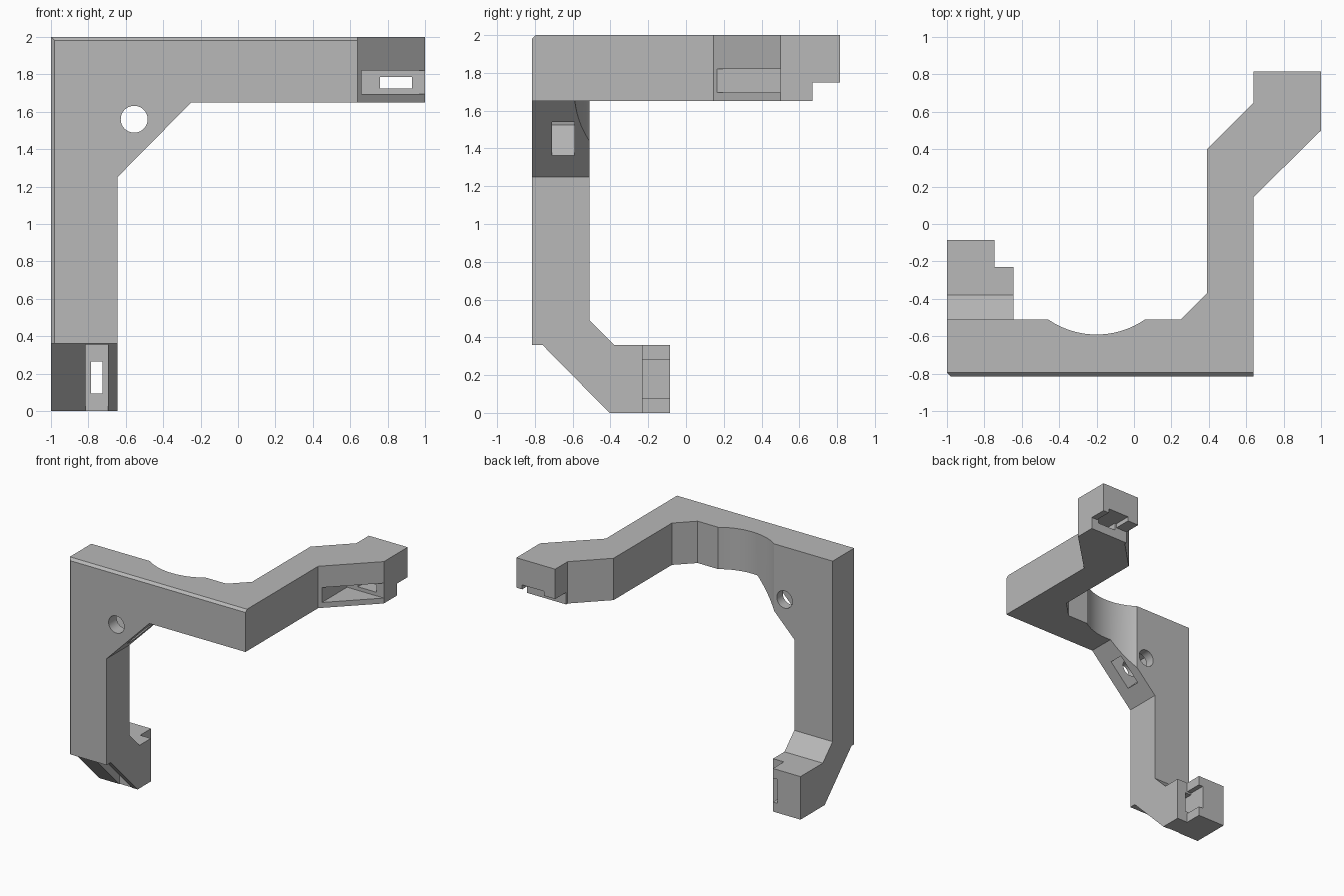
import bpy, bmesh, math
from mathutils import Vector

cube = bpy.data.objects.get("Cube")
if cube:
    bpy.data.objects.remove(cube)

grey = bpy.data.materials.new("plain grey")
grey.use_nodes = True
colour = (0.48, 0.48, 0.48, 1)
grey.diffuse_color = colour
grey.node_tree.nodes["Principled BSDF"].inputs["Base Color"].default_value = colour


def prism(name, outline, axis, low, high, chamfer=None):
    """Extrude a 2D outline along an axis; chamfer picks edges to bevel."""
    place = {"x": lambda a, b, c: (c, a, b),
             "y": lambda a, b, c: (a, c, b),
             "z": lambda a, b, c: (a, b, c)}[axis]
    bm = bmesh.new()
    base = bm.faces.new([bm.verts.new(place(a, b, low)) for a, b in outline])
    moved = bmesh.ops.extrude_face_region(bm, geom=[base])["geom"]
    bmesh.ops.translate(bm, vec=Vector(place(0, 0, high - low)),
                        verts=[g for g in moved if isinstance(g, bmesh.types.BMVert)])
    if chamfer:
        edges = [e for e in bm.edges if chamfer(e)]
        bmesh.ops.bevel(bm, geom=edges, offset=0.02, segments=1,
                        affect="EDGES", profile=0.5)
    bmesh.ops.recalc_face_normals(bm, faces=bm.faces)
    mesh = bpy.data.meshes.new(name)
    bm.to_mesh(mesh)
    bm.free()
    mesh.materials.append(grey)
    obj = bpy.data.objects.new(name, mesh)
    bpy.context.collection.objects.link(obj)
    return obj


def box(name, x, y, z):
    return prism(name, [(x[0], y[0]), (x[1], y[0]), (x[1], y[1]), (x[0], y[1])], "z", *z)


def circle(cx, cy, r, count, turn=0):
    return [(cx + r * math.cos(turn + math.tau * i / count),
             cy + r * math.sin(turn + math.tau * i / count)) for i in range(count)]


def combine(target, other, operation):
    """Apply a boolean and remove the helper."""
    bpy.context.view_layer.objects.active = target
    mod = target.modifiers.new("combine", "BOOLEAN")
    mod.operation = operation
    mod.solver = "EXACT"
    mod.object = other
    bpy.ops.object.modifier_apply(modifier=mod.name)
    bpy.data.objects.remove(other)


FRONT, BACK = -0.815, -0.51


def front_trim(edge):
    """Top and outer side edges of the front face."""
    v = [p.co for p in edge.verts]
    return all(abs(p.y - FRONT) < 1e-4 for p in v) and (
        all(abs(p.z - 2) < 1e-4 for p in v) or all(abs(p.x + 1) < 1e-4 for p in v))


# L-shaped front plate with a diagonal gusset
bracket = prism("bracket", [(-1, 0.36), (-0.645, 0.36), (-0.645, 1.25), (-0.25, 1.65),
                            (0.64, 1.65), (0.64, 2), (-1, 2)],
                "y", FRONT, BACK, front_trim)

# Upper arm running back and stepping outward
arm = prism("arm", [(0.25, BACK), (0.25, -0.6), (0.64, -0.6), (0.64, 0.145), (1, 0.5),
                    (1, 0.815), (0.64, 0.815), (0.64, 0.65), (0.39, 0.4), (0.39, -0.37)],
            "z", 1.65, 2)

# Lower foot stepping back
foot = prism("foot", [(-0.76, 0.36), (-0.405, 0), (-0.085, 0), (-0.085, 0.36),
                      (-0.38, 0.36), (BACK, 0.49), (-0.6, 0.49), (-0.6, 0.36)],
             "x", -1, -0.645)
for part in (arm, foot):
    combine(bracket, part, "UNION")

cutters = [
    # Round scoop in the back of the plate, and the bolt hole
    prism("scoop", circle(-0.2, -0.135, 0.456, 96), "z", 1, 2.2),
    prism("bolt_hole", circle(-0.555, 1.56, 0.072, 40), "y", -1, -0.3),
    # Hexagonal nut trap with its slot to the gusset face
    prism("nut_trap", [(-0.657, 1.662), (-0.694, 1.523), (-0.593, 1.421), (-0.443, 1.271),
                       (-0.266, 1.448), (-0.416, 1.598), (-0.518, 1.699)],
          "y", -0.71, -0.59),
    # Arm tip: underside step, front groove, through slot, recess
    box("arm_step", (0.5, 1.1), (0.67, 0.9), (1.5, 1.75)),
    box("arm_groove", (0.66, 1.1), (-0.2, 0.5), (1.695, 1.82)),
    box("arm_slot", (0.76, 0.93), (0.4, 0.7), (1.725, 1.787)),
    box("arm_recess", (0.745, 0.945), (0.67, 0.9), (1.7, 1.787)),
    # Foot tip: side step, front groove, through slot, recess
    box("foot_step", (-0.745, -0.5), (-0.23, 0.1), (-0.1, 0.5)),
    box("foot_groove", (-0.815, -0.695), (-1, -0.4), (-0.1, 0.355)),
    box("foot_slot", (-0.785, -0.725), (-0.5, -0.2), (0.095, 0.265)),
    box("foot_recess", (-0.785, -0.7), (-0.23, 0.1), (0.08, 0.28)),
]
for cutter in cutters:
    combine(bracket, cutter, "DIFFERENCE")

# Smooth the curved walls, keep the corners sharp
bpy.ops.object.select_all(action="DESELECT")
bracket.select_set(True)
bpy.context.view_layer.objects.active = bracket
bpy.ops.object.shade_smooth_by_angle(angle=math.radians(20))
